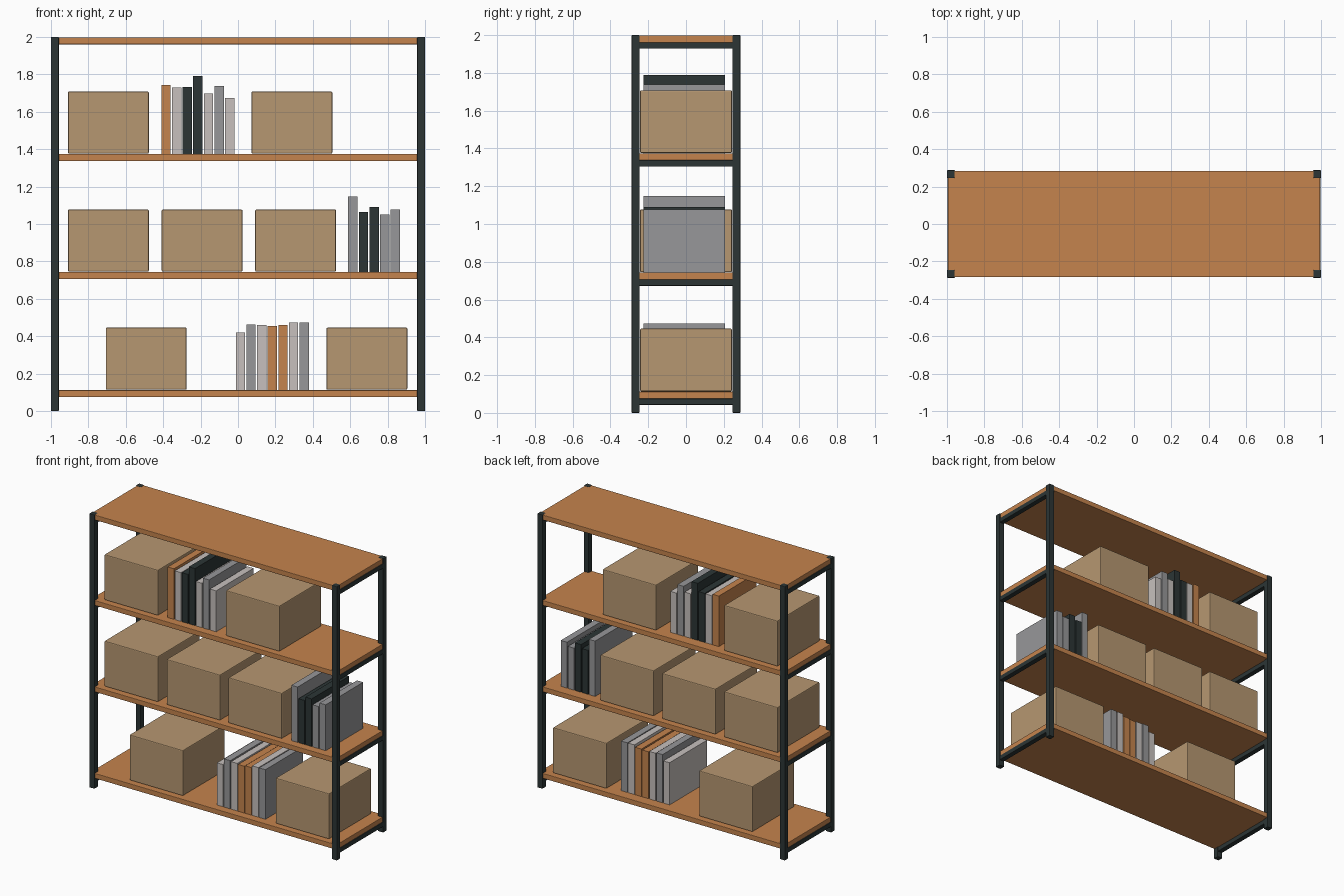
import bpy, bmesh

if "Cube" in bpy.data.objects:
    bpy.data.objects.remove(bpy.data.objects["Cube"])

def material(name, rgb):
    m = bpy.data.materials.new(name)
    m.diffuse_color = (*rgb, 1)
    m.use_nodes = True
    m.node_tree.nodes["Principled BSDF"].inputs["Base Color"].default_value = m.diffuse_color
    return m

WOOD = material("warm wood", (0.56, 0.23, 0.075))
METAL = material("dark metal", (0.025, 0.036, 0.036))
CARD = material("cardboard", (0.47, 0.31, 0.165))
LIGHT = material("light grey", (0.57, 0.53, 0.51))
GREY = material("mid grey", (0.31, 0.31, 0.32))

def box(name, lo, hi, mat, bevel=0.0):
    """Box between two corners, with optional softened edges."""
    bm = bmesh.new()
    bmesh.ops.create_cube(bm, size=1)
    for v in bm.verts:
        v.co = [(a + b) / 2 + c * (b - a) for a, b, c in zip(lo, hi, v.co)]
    if bevel:
        bmesh.ops.bevel(bm, geom=bm.edges[:], offset=bevel, segments=2,
                        profile=0.5, affect='EDGES')
    me = bpy.data.meshes.new(name)
    bm.to_mesh(me)
    bm.free()
    me.materials.append(mat)
    ob = bpy.data.objects.new(name, me)
    bpy.context.collection.objects.link(ob)
    return ob

# Corner posts
for sx in (-1, 1):
    for sy in (-1, 1):
        x, y = sx * 0.979, sy * 0.267
        box("post", (x - 0.021, y - 0.021, 0), (x + 0.021, y + 0.021, 2), METAL, 0.004)

# Shelves, with a metal rail under each end
TOPS = [0.112, 0.743, 1.374, 1.998]
for top in TOPS:
    box("shelf", (-0.994, -0.283, top - 0.037), (0.994, 0.283, top), WOOD, 0.003)
    for sx in (-1, 1):
        x = sx * 0.979
        box("end_rail", (x - 0.019, -0.26, top - 0.07), (x + 0.019, 0.26, top - 0.036),
            METAL, 0.004)

# Cardboard boxes: left edges on each shelf
BOXES = [(-0.707, 0.473), (-0.909, -0.408, 0.092), (-0.909, 0.072)]
for top, lefts in zip(TOPS, BOXES):
    for x in lefts:
        box("cardboard_box", (x, -0.243, top + 0.002), (x + 0.432, 0.243, top + 0.334),
            CARD, 0.006)

# Rows of books: start x, then (top z, colour) for each book
BOOKS = [
    (-0.012, [(0.42, LIGHT), (0.464, GREY), (0.459, LIGHT), (0.454, WOOD),
              (0.459, WOOD), (0.474, LIGHT), (0.474, GREY)]),
    (0.589, [(1.147, GREY), (1.064, METAL), (1.091, METAL), (1.05, GREY), (1.078, GREY)]),
    (-0.41, [(1.743, WOOD), (1.73, LIGHT), (1.732, METAL), (1.79, METAL),
             (1.698, LIGHT), (1.738, GREY), (1.673, LIGHT)]),
]
for shelf_top, (start, row) in zip(TOPS, BOOKS):
    for i, (z, mat) in enumerate(row):
        x = start + i * 0.0568
        box("book", (x, -0.225, shelf_top), (x + 0.05, 0.207, z), mat)
